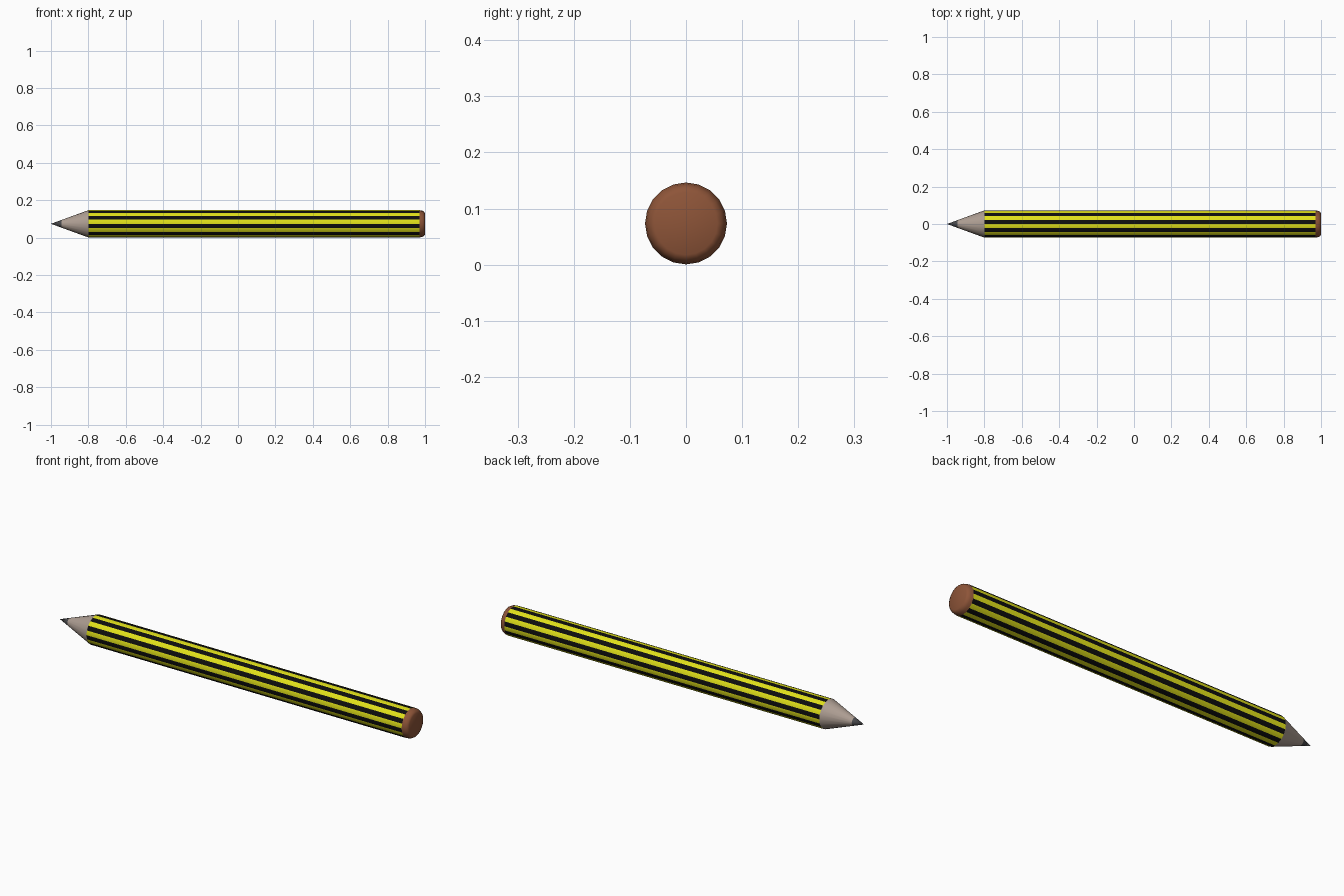
import bpy, bmesh, math

if "Cube" in bpy.data.objects:
    bpy.data.objects.remove(bpy.data.objects["Cube"])

SIDES = 20
RADIUS = 0.073
AXIS_Z = 0.0735


def material(name, rgb):
    m = bpy.data.materials.new(name)
    m.diffuse_color = (*rgb, 1.0)
    m.use_nodes = True
    m.node_tree.nodes["Principled BSDF"].inputs["Base Color"].default_value = m.diffuse_color
    return m


YELLOW = material("yellow_paint", (0.75, 0.75, 0.01))
BLACK = material("black_paint", (0.004, 0.004, 0.004))
WOOD = material("bare_wood", (0.42, 0.34, 0.29))
LEAD = material("graphite", (0.07, 0.07, 0.075))
BROWN = material("brown_end", (0.27, 0.09, 0.04))


def lathe(name, profile, mats):
    """Sweep (x, radius) points around the pencil axis; radius 0 closes to a point."""
    bm = bmesh.new()
    rings = []
    for x, r in profile:
        if r == 0:
            rings.append([bm.verts.new((x, 0, AXIS_Z))] * SIDES)
            continue
        ring = []
        for i in range(SIDES):
            a = 2 * math.pi * i / SIDES
            ring.append(bm.verts.new((x, r * math.cos(a), AXIS_Z + r * math.sin(a))))
        rings.append(ring)
    for a, b in zip(rings, rings[1:]):
        for i in range(SIDES):
            j = (i + 1) % SIDES
            quad = list(dict.fromkeys((a[i], a[j], b[j], b[i])))
            face = bm.faces.new(quad)
            face.material_index = i % len(mats)
    bmesh.ops.recalc_face_normals(bm, faces=bm.faces)
    # An open surface of revolution must face away from the axis
    if sum(f.normal.y * f.calc_center_median().y for f in bm.faces) < 0:
        bmesh.ops.reverse_faces(bm, faces=bm.faces)
    mesh = bpy.data.meshes.new(name)
    bm.to_mesh(mesh)
    bm.free()
    for m in mats:
        mesh.materials.append(m)
    obj = bpy.data.objects.new(name, mesh)
    bpy.context.collection.objects.link(obj)
    bpy.ops.object.select_all(action='DESELECT')
    obj.select_set(True)
    bpy.context.view_layer.objects.active = obj
    bpy.ops.object.shade_smooth_by_angle(angle=math.radians(35))
    return obj


# Graphite point and sharpened wooden cone
LEAD_X, LEAD_R = -0.945, RADIUS * 0.055 / 0.2
lathe("lead_tip", [(-1.0, 0), (LEAD_X, LEAD_R)], [LEAD])
lathe("wood_cone", [(LEAD_X, LEAD_R), (-0.8, RADIUS)], [WOOD])

# Striped shaft: one stripe per side, alternating
lathe("striped_shaft", [(-0.8, RADIUS), (0.97, RADIUS)], [BLACK, YELLOW])

# Rounded brown end cap
lathe("end_cap", [(0.97, RADIUS), (0.984, 0.0705), (0.995, 0.065), (1.0, 0.056), (1.0, 0)], [BROWN])
